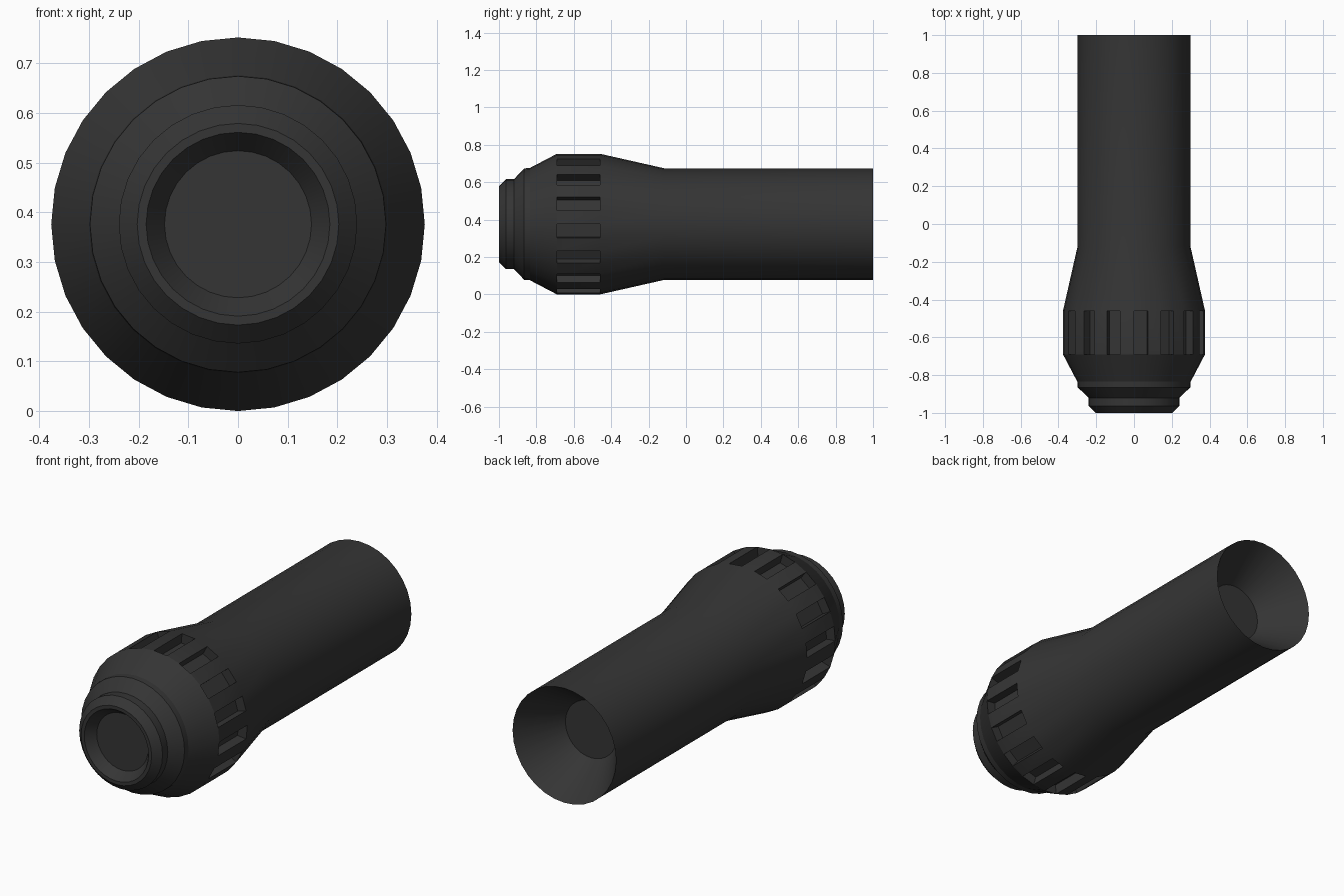
import bpy, bmesh
from math import cos, sin, pi, radians

if "Cube" in bpy.data.objects:
    bpy.data.objects.remove(bpy.data.objects["Cube"])

SIDES = 32
CZ = 0.376
SLOT_DEPTH = 0.05

# (y, radius) from the front recess, over the outside, into the rear socket
PROFILE = [(-0.95, 0.148), (-1.0, 0.185), (-1.0, 0.203), (-0.963, 0.24),
           (-0.92, 0.24), (-0.865, 0.298), (-0.835, 0.30), (-0.69, 0.376),
           (-0.46, 0.376), (-0.115, 0.298), (1.0, 0.298), (0.78, 0.148)]
BAND = 7  # profile segment that carries the grip slots

mat = bpy.data.materials.new("dark_grey")
mat.diffuse_color = (0.035, 0.035, 0.035, 1)
mat.use_nodes = True
mat.node_tree.nodes["Principled BSDF"].inputs["Base Color"].default_value = mat.diffuse_color

# Lathed body along the y axis
bm = bmesh.new()
rings = [[bm.verts.new((r * cos(2 * pi * i / SIDES), y, CZ + r * sin(2 * pi * i / SIDES)))
          for i in range(SIDES)] for y, r in PROFILE]
slots = []
for k in range(len(rings) - 1):
    for i in range(SIDES):
        j = (i + 1) % SIDES
        f = bm.faces.new((rings[k][i], rings[k + 1][i], rings[k + 1][j], rings[k][j]))
        if k == BAND and i % 2:
            slots.append(f)

# Recess floors at the front and rear
bm.faces.new(rings[0])
bm.faces.new(rings[-1])
bmesh.ops.recalc_face_normals(bm, faces=bm.faces[:])

# Grip slots: every second face of the widest band pushed inward
for f in bmesh.ops.extrude_discrete_faces(bm, faces=slots)["faces"]:
    f.normal_update()
    c = f.calc_center_median()
    n = f.normal.copy()
    if n.x * c.x + n.z * (c.z - CZ) < 0:
        n.negate()
    bmesh.ops.translate(bm, verts=f.verts[:], vec=-n * SLOT_DEPTH)
bmesh.ops.recalc_face_normals(bm, faces=bm.faces[:])

mesh = bpy.data.meshes.new("nozzle_body")
bm.to_mesh(mesh)
bm.free()
mesh.materials.append(mat)
body = bpy.data.objects.new("nozzle_body", mesh)
bpy.context.collection.objects.link(body)
bpy.context.view_layer.objects.active = body
body.select_set(True)
bpy.ops.object.shade_smooth_by_angle(angle=radians(20))
